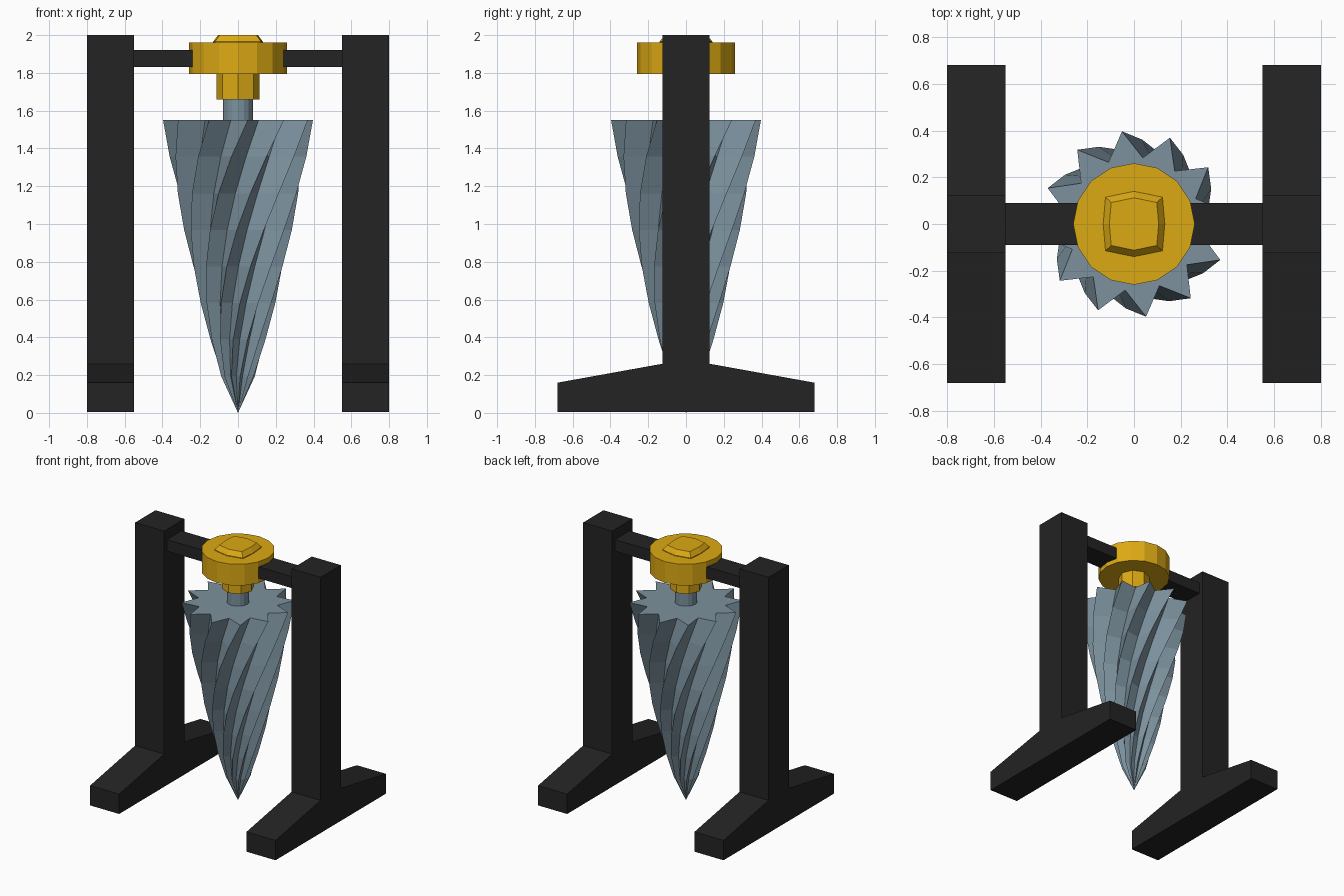
import bpy, bmesh
from math import sin, cos, radians, pi

if "Cube" in bpy.data.objects:
    bpy.data.objects.remove(bpy.data.objects["Cube"])


def material(name, color):
    m = bpy.data.materials.new(name)
    m.diffuse_color = (*color, 1)
    m.use_nodes = True
    m.node_tree.nodes["Principled BSDF"].inputs["Base Color"].default_value = m.diffuse_color
    return m


BLACK = material("black iron", (0.017, 0.017, 0.017))
GOLD = material("gold", (0.72, 0.40, 0.007))
STEEL = material("blue grey steel", (0.20, 0.285, 0.34))


def add_object(name, bm, mat):
    bmesh.ops.recalc_face_normals(bm, faces=bm.faces[:])
    me = bpy.data.meshes.new(name)
    bm.to_mesh(me)
    bm.free()
    me.materials.append(mat)
    ob = bpy.data.objects.new(name, me)
    bpy.context.collection.objects.link(ob)
    return ob


def loft(name, rings, mat):
    """Skin closed rings of equal point count; cap both ends."""
    bm = bmesh.new()
    vr = [[bm.verts.new(p) for p in r] for r in rings]
    n = len(vr[0])
    for a, b in zip(vr, vr[1:]):
        for i in range(n):
            j = (i + 1) % n
            bm.faces.new((a[i], a[j], b[j], b[i]))
    bm.faces.new(vr[0])
    bm.faces.new(vr[-1])
    bmesh.ops.remove_doubles(bm, verts=bm.verts[:], dist=1e-5)
    return add_object(name, bm, mat)


def prism(name, r, z0, z1, n, mat):
    ring = [(r * cos(2 * pi * i / n), r * sin(2 * pi * i / n)) for i in range(n)]
    return loft(name, [[(x, y, z) for x, y in ring] for z in (z0, z1)], mat)


# Stands: T-shaped side profile extruded across the width, plus arm to the hub
half = [(0.68, 0.005), (0.68, 0.16), (0.125, 0.26), (0.125, 2.0)]
profile = half + [(-y, z) for y, z in reversed(half)]
arm = [(-0.09, 1.83), (0.09, 1.83), (0.09, 1.92), (-0.09, 1.92)]
for s, side in ((-1, "left"), (1, "right")):
    loft(side + "_stand", [[(s * x, y, z) for y, z in profile] for x in (0.55, 0.80)], BLACK)
    loft(side + "_arm", [[(s * x, y, z) for y, z in arm] for x in (0.20, 0.56)], BLACK)

# Hub disc, collar and shaft
prism("hub_disc", 0.26, 1.795, 1.96, 16, GOLD)
prism("hub_collar", 0.115, 1.66, 1.80, 8, GOLD)
prism("shaft", 0.08, 1.54, 1.67, 16, STEEL)

# Bulged square cap on top of the hub
cap = [(0.132, 0), (0.122, 0.115), (0, 0.14), (-0.122, 0.115),
       (-0.132, 0), (-0.122, -0.115), (0, -0.14), (0.122, -0.115)]
loft("hub_cap", [[(x * k, y * k, z) for x, y in cap] for k, z in ((1, 1.95), (1, 1.965), (0.8, 2.0))], GOLD)

# Drill cone: twelve-tooth star sections, twisting as they rise
TEETH, STEPS, TOP = 12, 8, 1.55
rings = []
for k in range(STEPS + 1):
    t = k / STEPS
    r = 0.40 * t ** 0.72
    turn = radians(7.4 - 12.9 * (STEPS - k))
    ring = []
    for i in range(2 * TEETH):
        a = turn + pi * i / TEETH
        rr = r * (1 if i % 2 == 0 else 0.715)
        ring.append((rr * cos(a), rr * sin(a), TOP * t))
    rings.append(ring)
bm = bmesh.new()
tip = bm.verts.new((0, 0, 0))
vr = [[bm.verts.new(p) for p in r] for r in rings[1:]]
n = 2 * TEETH
for i in range(n):
    j = (i + 1) % n
    bm.faces.new((tip, vr[0][j], vr[0][i]))
    for a, b in zip(vr, vr[1:]):
        bm.faces.new((a[i], a[j], b[j], b[i]))
bm.faces.new(vr[-1])
add_object("drill_cone", bm, STEEL)
